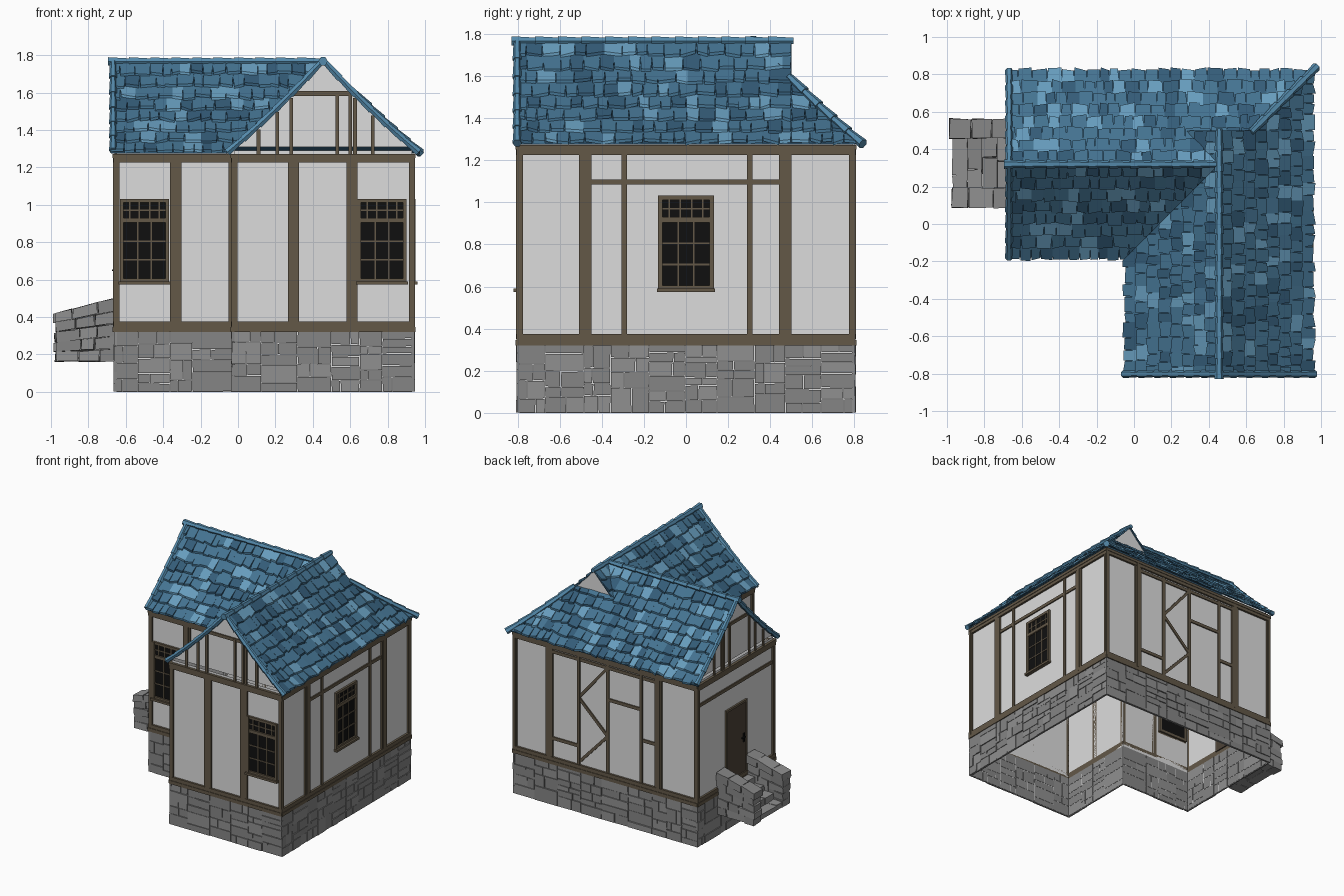
import bpy, bmesh, math, random
from mathutils import Vector

if "Cube" in bpy.data.objects:
    bpy.data.objects.remove(bpy.data.objects["Cube"])

random.seed(7)
R = random.uniform

def material(name, rgb):
    m = bpy.data.materials.new(name)
    m.diffuse_color = (*rgb, 1)
    m.use_nodes = True
    m.node_tree.nodes["Principled BSDF"].inputs["Base Color"].default_value = m.diffuse_color
    return m

PLASTER = material("plaster", (.72, .72, .72))
STONE = material("grey stone", (.235, .235, .235))
STONE2 = material("light grey stone", (.28, .28, .28))
WOOD = material("timber brown", (.125, .098, .064))
DOOR = material("door brown", (.075, .055, .04))
BLACK = material("black glass", (.005, .005, .005))
BLUE = material("tile blue", (.058, .172, .285))
LIGHT = material("tile light blue", (.135, .335, .51))
DARK = material("tile dark blue", (.034, .107, .188))
CAP = material("ridge blue", (.09, .255, .41))

def finish(name, bm, mats):
    bmesh.ops.recalc_face_normals(bm, faces=bm.faces)
    me = bpy.data.meshes.new(name)
    bm.to_mesh(me)
    bm.free()
    for m in mats:
        me.materials.append(m)
    bpy.context.collection.objects.link(bpy.data.objects.new(name, me))

def solid(bm, a, b, mat=0):
    """Closed solid between two matching rings of points."""
    va, vb = [bm.verts.new(p) for p in a], [bm.verts.new(p) for p in b]
    n = len(a)
    faces = [bm.faces.new(va), bm.faces.new(vb[::-1])]
    faces += [bm.faces.new((va[i], va[(i + 1) % n], vb[(i + 1) % n], vb[i])) for i in range(n)]
    for f in faces:
        f.material_index = mat

# Wall planes: axis, position, outward sign, run start, run end (trim extents)
FRONT = ('x', -.79, -1, -.035, .945)
WING = ('x', -.15, -1, -.665, -.02)
BACK = ('x', .79, 1, -.665, .945)
RIGHT = ('y', .93, 1, -.805, .805)
LEFT = ('y', -.65, -1, -.165, .805)
INNER = ('y', -.02, -1, -.805, -.15)
WALLS = (FRONT, WING, BACK, RIGHT, LEFT, INNER)

def on_wall(w, u, z, off):
    p = w[1] + w[2] * off
    return (u, p, z) if w[0] == 'x' else (p, u, z)

def slab(bm, w, poly, o0, o1, mat=0):
    solid(bm, [on_wall(w, u, z, o0) for u, z in poly], [on_wall(w, u, z, o1) for u, z in poly], mat)

def rect(bm, w, u0, u1, z0, z1, o1, o0=0, mat=0):
    slab(bm, w, [(u0, z0), (u1, z0), (u1, z1), (u0, z1)], o0, o1, mat)

# Roof curve: height at distance d from the ridge
RX, RY, EAVE = .455, .32, .5
def prof(d):
    return 1.765 - 1.1 * d + .27 * d * d

# Plaster wall shell, open underneath
bm = bmesh.new()
plan = [(-.02, -.79), (.93, -.79), (.93, .79), (-.65, .79), (-.65, -.15), (-.02, -.15)]
lo = [bm.verts.new((x, y, 0)) for x, y in plan]
hi = [bm.verts.new((x, y, 1.29)) for x, y in plan]
for i in range(6):
    j = (i + 1) % 6
    bm.faces.new((lo[i], lo[j], hi[j], hi[i]))
finish("plaster_walls", bm, [PLASTER])

# Gable triangles
bm = bmesh.new()
def gable(w, c, dmax):
    ds = [dmax * k / 6 for k in range(-6, 7)]
    slab(bm, w, [(c + d, prof(abs(d)) - .004) for d in ds], -.008, 0)
gable(FRONT, RX, .465)
gable(LEFT, RY, .465)
gable(('x', .49, 1), RX, .2)
finish("gables", bm, [PLASTER])

# Stone plinth
bm = bmesh.new()
for w in WALLS:
    u = w[3]
    while u < w[4] - .001:
        u1 = u + R(.12, .24)
        if w[4] - u1 < .08:
            u1 = w[4]
        hs = [R(.6, 1.4) for _ in range(random.randint(4, 6))]
        z = 0
        for h in hs:
            z1 = z + h * .33 / sum(hs)
            mid = u + (u1 - u) * R(.3, .7)
            for a, b in random.choice([[(u, u1)], [(u, mid), (mid, u1)]]):
                j = lambda: R(.0005, .003)
                q = [(a + j(), z + j()), (b - j(), z + j()), (b - j(), z1 - j()), (a + j(), z1 - j())]
                slab(bm, w, q, -.002, R(.011, .017), random.choice([0, 0, 1]))
            z = z1
        u = u1
finish("stone_base", bm, [STONE, STONE2])

# Timber frame
bm = bmesh.new()
def post(w, a, b):
    rect(bm, w, a, b, .35, 1.25, .013)
    rect(bm, w, a + (b - a) * .25, b - (b - a) * .25, .35, 1.25, .017)
def stud(w, u, z0=.37, z1=1.23, t=.0125):
    rect(bm, w, u - t, u + t, z0, z1, .01)
def rail(w, a, b, z, t=.0125):
    rect(bm, w, a, b, z - t, z + t, .009)
for w in WALLS:
    rect(bm, w, w[3], w[4], .32, .347, .02)
    rect(bm, w, w[3], w[4], .347, .375, .016)
    rect(bm, w, w[3], w[4], 1.225, 1.25, .016)
    rect(bm, w, w[3], w[4], 1.25, 1.272, .02)
    post(w, w[3], w[3] + .032)
    post(w, w[4] - .032, w[4])
for w, c in ((FRONT, .297), (FRONT, .61), (WING, -.333), (RIGHT, -.479), (RIGHT, .472),
             (BACK, .63), (BACK, -.32), (INNER, -.479)):
    post(w, c - .03, c + .03)
for u in (-.293, .303):
    stud(RIGHT, u)
rail(RIGHT, -.45, .445, 1.097)
rail(LEFT, -.16, .8, 1.1)
for u in (.377, .124, -.167):
    stud(BACK, u)
rail(BACK, -.3, .6, 1.2)
rail(BACK, -.167, .124, .95)
rail(BACK, .377, .6, .52)
rail(BACK, -.3, -.167, .71)
zig = [(.124, 1.2), (.377, .9), (.124, .66), (.377, .39)]
for (a, za), (b, zb) in zip(zig, zig[1:]):
    slab(bm, BACK, [(a, za - .016), (b, zb - .016), (b, zb + .016), (a, za + .016)], 0, .009)
for w, c in ((FRONT, RX), (LEFT, RY)):
    rail(w, c - .165, c + .165, 1.595)
    for d in (-.345, -.245, -.17, .075, .145, .17, .265):
        stud(w, c + d, 1.26, min(prof(abs(d)) - .015, 1.6), .01)
finish("timber_frame", bm, [WOOD])

# Windows
def window(name, w, c):
    global bm
    bm = bmesh.new()
    rect(bm, w, c - .125, c + .125, .59, 1.02, .004, -.012, 1)
    for s in (-1, 1):
        rect(bm, w, c + s * .122 - .01, c + s * .122 + .01, .585, 1.03, .018, -.014)
    for z0, z1 in ((.585, .605), (.905, .93), (1.012, 1.032)):
        rect(bm, w, c - .132, c + .132, z0, z1, .016, -.014)
    rect(bm, w, c - .138, c + .138, .573, .59, .03)
    for u in (-.037, .037):
        rect(bm, w, c + u - .004, c + u + .004, .6, .91, .009)
    for u in (-.08, -.027, .027, .08):
        rect(bm, w, c + u - .004, c + u + .004, .92, 1.02, .009)
    for z in (.705, .805, .97):
        rect(bm, w, c - .12, c + .12, z - .004, z + .004, .008)
    finish(name, bm, [WOOD, BLACK])
window("window_wing", WING, -.5)
window("window_front", FRONT, .77)
window("window_right", RIGHT, 0)

# Door with handle
bm = bmesh.new()
rect(bm, LEFT, .2, .43, .36, .92, .008, -.008)
for a, b, z0, z1 in ((.185, .202, .36, .935), (.428, .445, .36, .935), (.185, .445, .918, .935)):
    rect(bm, LEFT, a, b, z0, z1, .014, -.008, 1)
rect(bm, LEFT, .215, .23, .61, .68, .014, 0, 2)
rect(bm, LEFT, .215, .255, .645, .655, .024, .01, 2)
finish("door", bm, [DOOR, WOOD, BLACK])

# Entrance stairs: rough side walls and treads
bm = bmesh.new()
def block(x0, x1, y0, y1, za, zb, zc, zd, mat):
    j = lambda: R(-.004, .004)
    ring = lambda y: [(x0 + j(), y + j(), za + j()), (x1 + j(), y + j(), zb + j()),
                      (x1 + j(), y + j(), zc + j()), (x0 + j(), y + j(), zd + j())]
    solid(bm, ring(y0), ring(y1), mat)
zs = lambda x, t: .16 + (.26 + .08 * (x + .98) / .32) * t
for y in (.095, .465):
    for k in range(5):
        cuts = [-.98 + R(-.01, .01), -.87 + R(-.03, .03), -.76 + R(-.03, .03), -.655]
        g = .008 if k == 4 else R(-.004, .002)
        for a, b in zip(cuts, cuts[1:]):
            block(a + .003, b - .003, y - g, y + .09 + g, zs(a, k / 5) + .002, zs(b, k / 5) + .002,
                  zs(b, k / 5 + .2), zs(a, k / 5 + .2), random.choice([0, 0, 1]))
for k in range(4):
    x, z, m = -.97 + .079 * k, .205 + .045 * k, .32 + R(-.06, .06)
    for y0, y1 in ((.18, m), (m, .47)):
        block(x, x + .079, y0 + .002, y1 - .002, .165, .165, z, z, random.choice([0, 1]))
finish("entrance_stairs", bm, [STONE, STONE2])

# Tiled roof slopes; place(d, s) gives plan position d below the ridge, s along it
def slope(name, place, s0, s1, clips=(), rows=8):
    bm = bmesh.new()
    pt = lambda d, s, h: (*place(d, s), prof(d) + h)
    for r in range(rows):
        d0, d1 = EAVE * r / rows, EAVE * (r + 1) / rows
        solid(bm, [pt(d0, s0, -.008), pt(d0, s1, -.008), pt(d1, s1, -.008), pt(d1, s0, -.008)],
              [pt(d0, s0, 0), pt(d0, s1, 0), pt(d1, s1, 0), pt(d1, s0, 0)], 2)
        s = s0
        while s < s1 - .001:
            e = s + R(.045, .09)
            if s1 - e < .035:
                e = s1
            da, db = d1 + R(0, .018), d1 + R(0, .018)
            ha, hb = R(.014, .026), R(.014, .026)
            a, b = s + R(0, .005), e - R(0, .005)
            quad = lambda t: [pt(d0, s, .003 - t), pt(d0, e, .003 - t), pt(db, b, hb - t), pt(da, a, ha - t)]
            solid(bm, quad(0), quad(.014), random.choices([0, 1, 2], [65, 17, 18])[0])
            s = e
    for co, no in clips:
        bmesh.ops.bisect_plane(bm, geom=bm.verts[:] + bm.edges[:] + bm.faces[:], dist=1e-5,
                               plane_co=co, plane_no=no, clear_outer=True)
    finish(name, bm, [BLUE, LIGHT, DARK])

X0 = (RX, RY, 0)   # ridge crossing: valleys and hip run diagonally through it
east = lambda d, s: (RX + d, s)
west = lambda d, s: (RX - d, s)
slope("roof_right", east, -.815, .5)
slope("roof_right_hip_end", east, .5, .83, [(X0, (-1, 1, 0))])
slope("roof_front_wing_left", west, -.815, RY, [(X0, (-1, 1, 0))])
slope("roof_behind_crossing", west, RY, .5, [(X0, (-1, -1, 0))])
slope("roof_left_wing_front", lambda d, s: (s, RY - d), -.68, RX, [(X0, (1, -1, 0))])
slope("roof_back", lambda d, s: (s, RY + d), -.68, .965, [(X0, (1, -1, 0))])

# Ridge, verge and hip caps: overlapping tapered tubes
bm = bmesh.new()
def caps(pts, ra=.017, rb=.025):
    for p, q in zip(pts, pts[1:]):
        p, q = Vector(p), Vector(q)
        rot = (q - p).to_track_quat('Z', 'Y')
        ring = lambda c, r: [c + rot @ Vector((r * math.cos(math.pi * k / 3), r * math.sin(math.pi * k / 3), 0))
                             for k in range(6)]
        solid(bm, ring(p, ra), ring(q + (q - p) * .08, rb))
def steps(a, b, n):
    return [a + (b - a) * k / n for k in range(n + 1)]
caps([(RX, y, 1.767) for y in steps(.51, -.82, 12)])
caps([(x, RY, 1.767) for x in steps(.44, -.685, 10)])
caps([(RX + d, RY + d, prof(d) + .012) for d in steps(.17, .515, 5)])
for s in (-1, 1):
    caps([(RX + s * d, -.802, prof(d) + .008) for d in steps(0, .505, 6)], .016, .022)
    caps([(-.668, RY + s * d, prof(d) + .008) for d in steps(0, .495, 6)], .016, .022)
finish("roof_caps", bm, [CAP])
